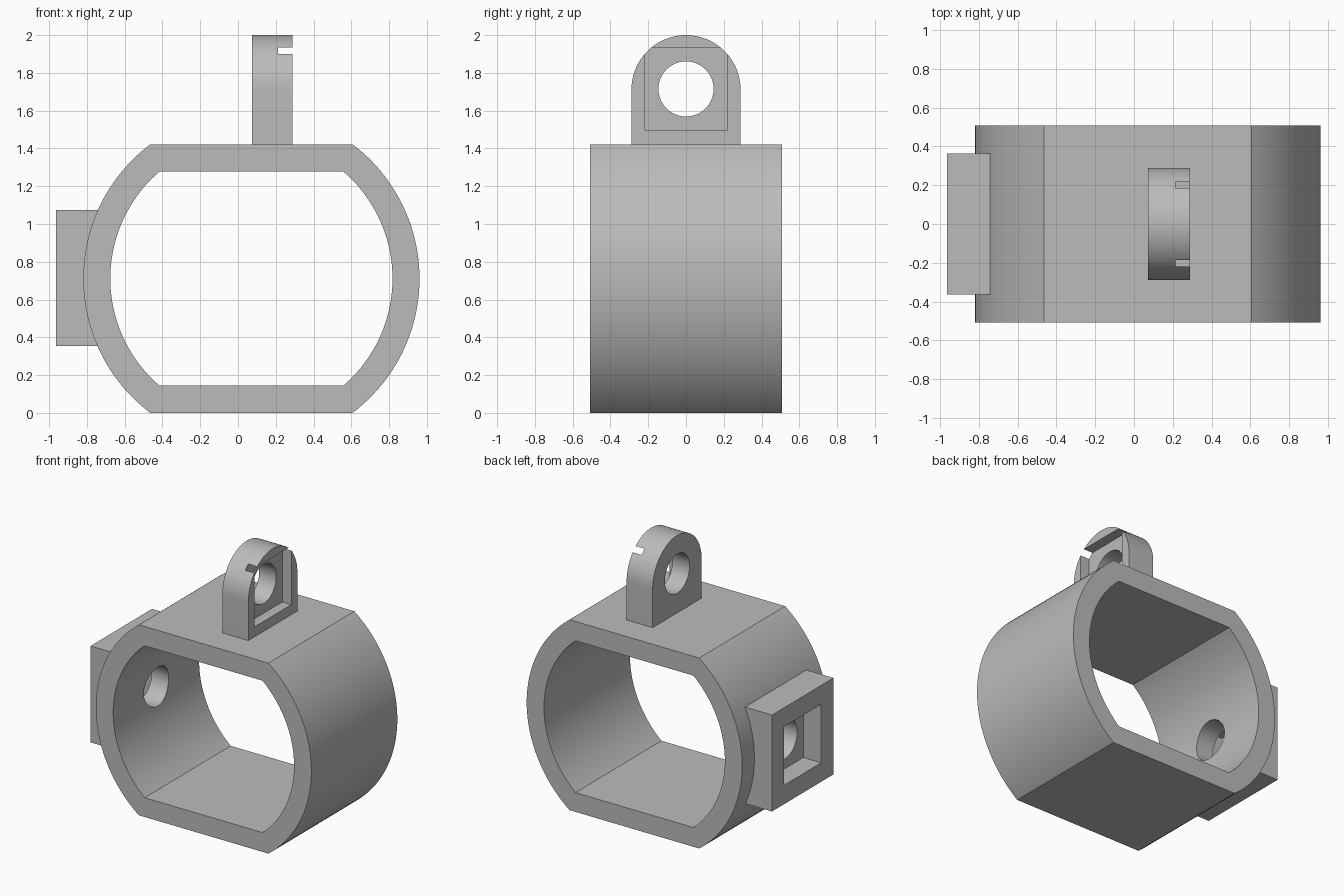
import bpy
import bmesh
from math import asin, cos, pi, sin
from mathutils import Vector

cube = bpy.data.objects.get("Cube")
if cube:
    bpy.data.objects.remove(cube)

grey = bpy.data.materials.new("plain grey")
grey.use_nodes = True
colour = (0.5, 0.5, 0.5, 1)
grey.diffuse_color = colour
grey.node_tree.nodes["Principled BSDF"].inputs["Base Color"].default_value = colour


def arc(cx, cz, r, start, end, steps):
    angles = [start + (end - start) * i / steps for i in range(steps + 1)]
    return [(cx + r * cos(a), cz + r * sin(a)) for a in angles]


def circle(cx, cz, r):
    return arc(cx, cz, r, 0, 2 * pi, 64)[:-1]


def rectangle(cx, cz, w, h):
    return [(cx + sx * w / 2, cz + sz * h / 2)
            for sx, sz in ((-1, -1), (1, -1), (1, 1), (-1, 1))]


def flat_round(cx, cz, r, half_height):
    """Circle with its top and bottom cut off level."""
    a = asin(half_height / r)
    return arc(cx, cz, r, -a, a, 48) + arc(cx, cz, r, pi - a, pi + a, 48)


def prism(name, outline, low, high, axis):
    """Extrude an outline along x (outline is y, z) or y (outline is x, z)."""
    def place(p, d):
        return (d, p[0], p[1]) if axis == "x" else (p[0], d, p[1])
    bm = bmesh.new()
    face = bm.faces.new([bm.verts.new(place(p, low)) for p in outline])
    top = bmesh.ops.extrude_face_region(bm, geom=[face])["geom"]
    bmesh.ops.translate(
        bm, vec=Vector(place((0, 0), high - low)),
        verts=[v for v in top if isinstance(v, bmesh.types.BMVert)])
    bmesh.ops.recalc_face_normals(bm, faces=bm.faces)
    mesh = bpy.data.meshes.new(name)
    bm.to_mesh(mesh)
    bm.free()
    mesh.materials.append(grey)
    obj = bpy.data.objects.new(name, mesh)
    bpy.context.collection.objects.link(obj)
    return obj


def finish(obj, cutters):
    """Cut the openings, then smooth the curved walls."""
    bpy.ops.object.select_all(action="DESELECT")
    obj.select_set(True)
    bpy.context.view_layer.objects.active = obj
    for cutter in cutters:
        mod = obj.modifiers.new("opening", "BOOLEAN")
        mod.operation = "DIFFERENCE"
        mod.solver = "EXACT"
        mod.object = cutter
        bpy.ops.object.modifier_apply(modifier=mod.name)
    bpy.ops.object.shade_smooth_by_angle(angle=pi / 6)


ring_x, ring_z = 0.071, 0.711
lug_z = 1.711
hole_r, pocket = 0.146, 0.437

# Solid parts
ring = prism("ring_body", flat_round(ring_x, ring_z, 0.89, 0.711), -0.507, 0.507, "y")
bracket = prism("side_bracket", rectangle(0, 0.715, 0.725, 0.72), -0.964, -0.70, "x")
arch = arc(0, lug_z, 0.289, 0, pi, 48) + [(-0.289, 1.41), (0.289, 1.41)]
lug = prism("top_lug", arch, 0.073, 0.288, "x")

# Openings
bore = prism("bore_cutter", flat_round(ring_x, ring_z, 0.747, 0.567), -0.7, 0.7, "y")
side_hole = prism("side_hole_cutter", circle(0, 0.715, hole_r), -1.2, -0.4, "x")
side_pocket = prism("side_pocket_cutter", rectangle(0, 0.715, pocket, pocket), -1.1, -0.816, "x")
lug_hole = prism("lug_hole_cutter", circle(0, 1.715, hole_r), -0.1, 0.5, "x")
lug_pocket = prism("lug_pocket_cutter", rectangle(0, 1.715, pocket, pocket), 0.213, 0.4, "x")

finish(ring, [bore, side_hole, side_pocket])
finish(bracket, [side_hole, side_pocket])
finish(lug, [lug_hole, lug_pocket])

for cutter in (bore, side_hole, side_pocket, lug_hole, lug_pocket):
    bpy.data.objects.remove(cutter)
